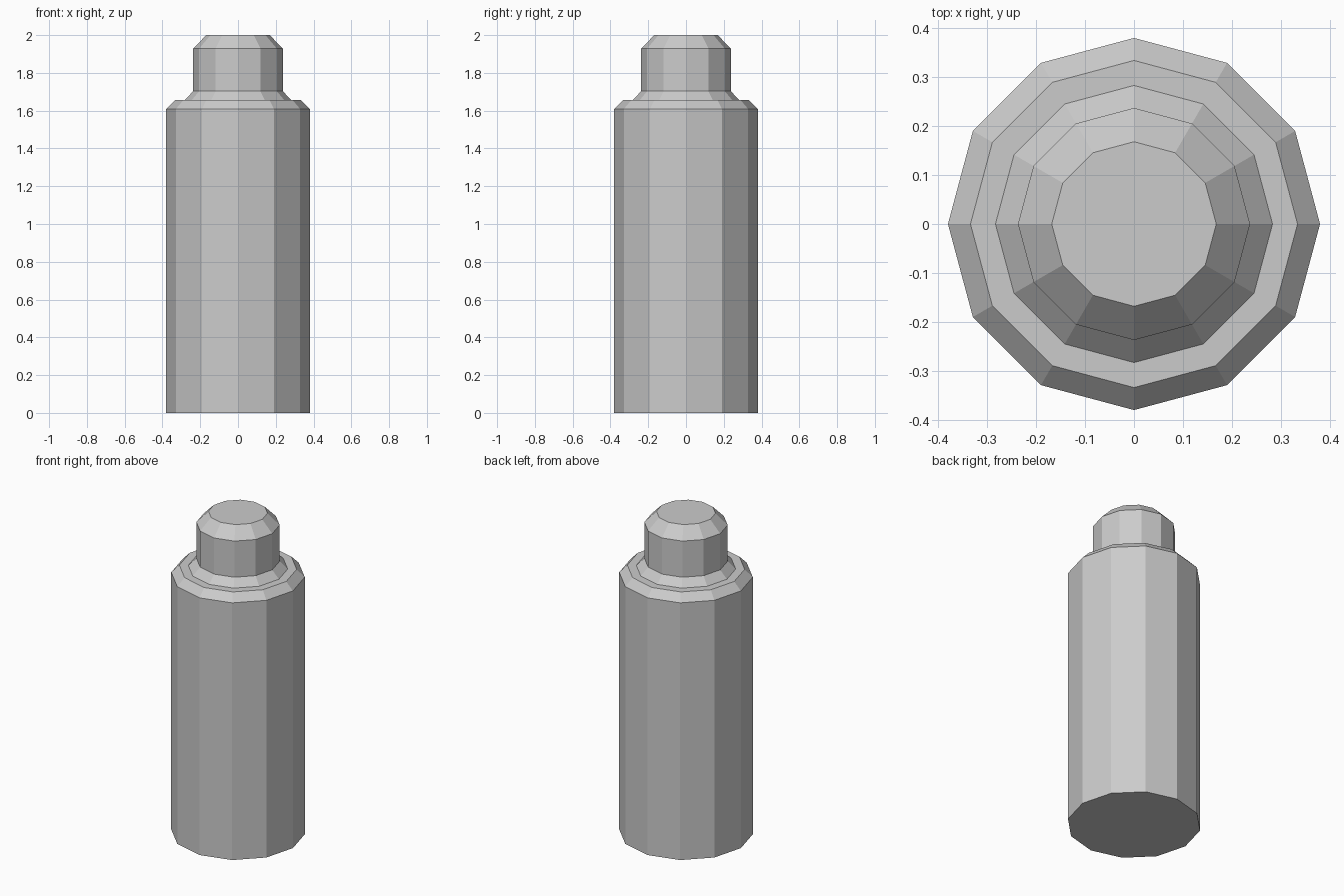
import bpy, bmesh
from math import cos, sin, pi

if "Cube" in bpy.data.objects:
    bpy.data.objects.remove(bpy.data.objects["Cube"])

SIDES = 12


def lathe(name, profile):
    """Revolve (radius, height) points into a closed, flat-shaded solid."""
    bm = bmesh.new()
    rings = [[bm.verts.new((r * cos(2 * pi * i / SIDES), r * sin(2 * pi * i / SIDES), z))
              for i in range(SIDES)] for r, z in profile]
    for low, high in zip(rings, rings[1:]):
        for i in range(SIDES):
            j = (i + 1) % SIDES
            bm.faces.new((low[i], low[j], high[j], high[i]))
    bm.faces.new(rings[0][::-1])
    bm.faces.new(rings[-1])
    mesh = bpy.data.meshes.new(name)
    bm.to_mesh(mesh)
    bm.free()
    obj = bpy.data.objects.new(name, mesh)
    bpy.context.collection.objects.link(obj)
    return obj


# Cylinder body, bevelled shoulder, sloped collar, neck and bevelled tip
lathe("bottle_body", [
    (0.38, 0.0), (0.38, 1.609),
    (0.334, 1.656), (0.283, 1.656),
    (0.237, 1.703), (0.237, 1.929),
    (0.168, 2.0),
])
